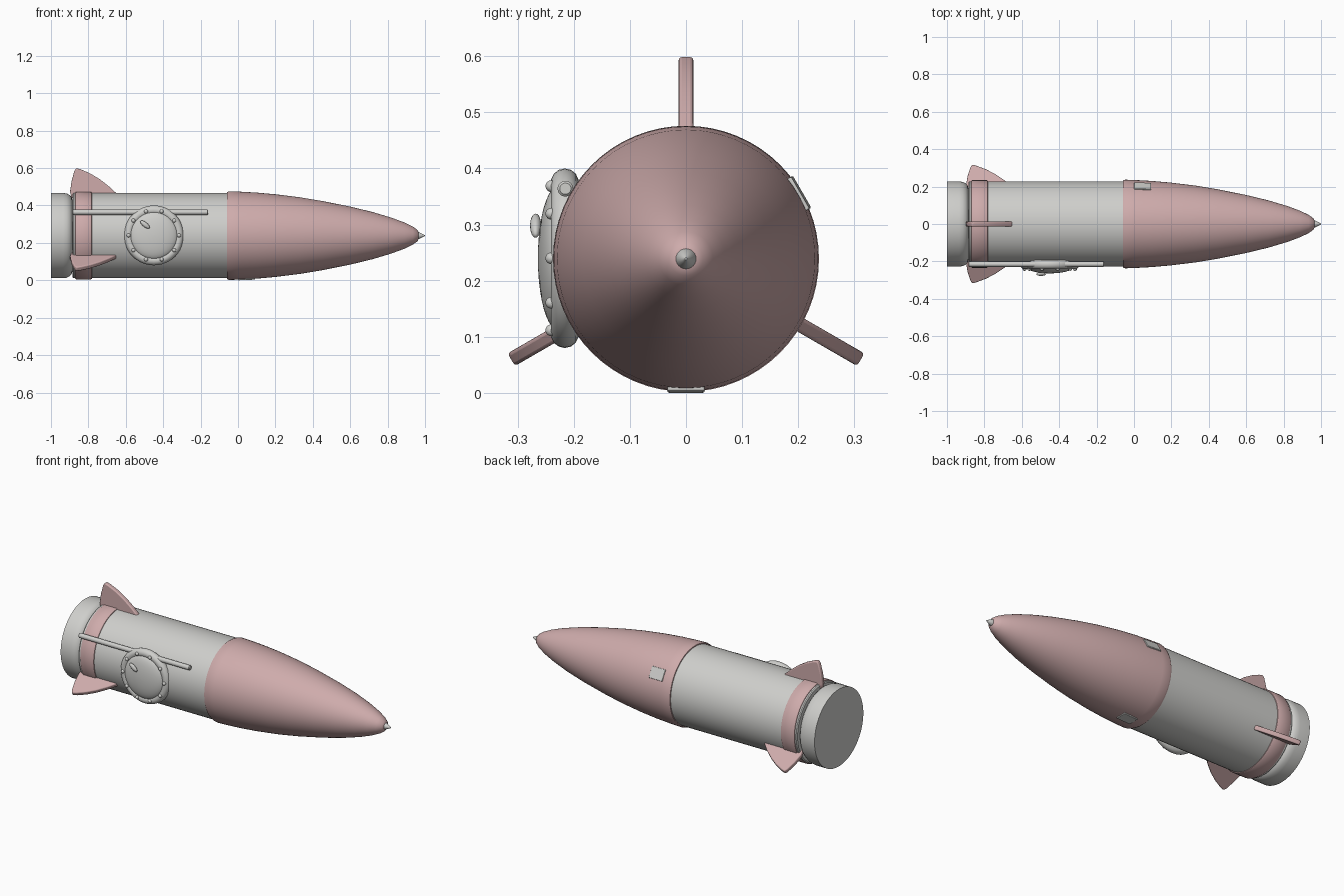
import bpy, bmesh, math
from mathutils import Matrix, Vector

if "Cube" in bpy.data.objects:
    bpy.data.objects.remove(bpy.data.objects["Cube"])

AXIS_Z = 0.239


def material(name, rgb):
    m = bpy.data.materials.new(name)
    m.diffuse_color = (*rgb, 1)
    m.use_nodes = True
    m.node_tree.nodes["Principled BSDF"].inputs["Base Color"].default_value = m.diffuse_color
    return m


GREY = material("light grey", (0.62, 0.62, 0.60))
PINK = material("dusty pink", (0.62, 0.41, 0.41))


def finish(name, bm, mat, bevel=0, angle=35):
    bmesh.ops.recalc_face_normals(bm, faces=bm.faces)
    me = bpy.data.meshes.new(name)
    bm.to_mesh(me)
    bm.free()
    ob = bpy.data.objects.new(name, me)
    bpy.context.collection.objects.link(ob)
    me.materials.append(mat)
    if bevel:
        b = ob.modifiers.new("bevel", 'BEVEL')
        b.width, b.segments, b.limit_method = bevel, 3, 'ANGLE'
    bpy.ops.object.select_all(action='DESELECT')
    ob.select_set(True)
    bpy.context.view_layer.objects.active = ob
    bpy.ops.object.shade_smooth_by_angle(angle=math.radians(angle))
    return ob


def lathe(name, profile, mat, center=(0, 0, AXIS_Z), turn=Matrix(), n=64):
    """Revolve (x, radius) points about the x axis, closing both ends."""
    bm = bmesh.new()
    rings = []
    for x, r in profile:
        rings.append([bm.verts.new((x, r * math.cos(a), r * math.sin(a)))
                      for a in (2 * math.pi * i / n for i in range(n))])
    for a, b in zip(rings, rings[1:]):
        for i in range(n):
            j = (i + 1) % n
            bm.faces.new((a[i], a[j], b[j], b[i]))
    bm.faces.new(rings[0])
    bm.faces.new(rings[-1])
    bm.transform(Matrix.Translation(center) @ turn)
    return finish(name, bm, mat)


def around(angle_deg):
    """Turn a part built at the top of the hull about the long axis."""
    return Matrix.Translation((0, 0, AXIS_Z)) @ Matrix.Rotation(math.radians(angle_deg), 4, 'X')


# Hull, tail cap, band and nose
lathe("hull", [(-0.885, 0.222), (-0.88, 0.228), (-0.05, 0.228)], GREY)
lathe("tail_cap", [(-1, 0.228), (-0.935, 0.228), (-0.915, 0.225), (-0.9, 0.217),
                   (-0.89, 0.206), (-0.885, 0.19)], GREY)
lathe("tail_band", [(-0.872, 0.226), (-0.87, 0.231), (-0.865, 0.234), (-0.787, 0.234),
                    (-0.782, 0.231), (-0.78, 0.226)], PINK)
lathe("nose_cone", [(-0.06, 0.226), (-0.058, 0.233), (-0.048, 0.237), (0, 0.2355),
                    (0.1, 0.23), (0.2, 0.221), (0.33, 0.205), (0.45, 0.185),
                    (0.6, 0.155), (0.72, 0.126), (0.82, 0.096), (0.89, 0.07),
                    (0.935, 0.048), (0.96, 0.03), (0.967, 0.015)], PINK)
lathe("nose_tip", [(0.955, 0.018), (0.968, 0.018), (0.99, 0.007), (1, 0.002)], GREY, n=24)

# Three swept fins
FIN = [(-0.89, 0.2), (-0.898, 0.235), (-0.89, 0.29), (-0.875, 0.345), (-0.865, 0.361),
       (-0.84, 0.354), (-0.79, 0.332), (-0.74, 0.302), (-0.69, 0.263), (-0.65, 0.226),
       (-0.65, 0.2)]
for label, ang in (("top", 0), ("right", 120), ("left", -120)):
    bm = bmesh.new()
    face = bm.faces.new([bm.verts.new((x, -0.013, r)) for x, r in FIN])
    ext = bmesh.ops.extrude_face_region(bm, geom=[face])
    bmesh.ops.translate(bm, vec=(0, 0.026, 0),
                        verts=[v for v in ext["geom"] if isinstance(v, bmesh.types.BMVert)])
    bm.transform(around(ang))
    finish("fin_" + label, bm, PINK, bevel=0.006)

# Hatch plates on the nose
for label, ang in (("bottom", 180), ("rear", -60)):
    bm = bmesh.new()
    bmesh.ops.create_cube(bm, size=1)
    bm.transform(around(ang) @ Matrix.Translation((0.046, 0, 0.2325))
                 @ Matrix.Rotation(0.04, 4, 'Y') @ Matrix.Diagonal((0.09, 0.066, 0.0095, 1)))
    finish("hatch_plate_" + label, bm, GREY, bevel=0.003)

# Side rail
lathe("side_rail", [(-0.886, 0.010), (-0.882, 0.014), (-0.164, 0.014), (-0.16, 0.010)],
      GREY, center=(0, -0.215, 0.364), n=20)

# Porthole: ring, bulging glass, rivets and glint, facing the front
PORT = Vector((-0.45, -0.216, 0.24))
FACING = Matrix.Rotation(-math.pi / 2, 4, 'Z')
bm = bmesh.new()
N, M = 48, 14
loops = []
for i in range(N):
    a = 2 * math.pi * i / N
    loop = []
    for j in range(M):
        b = 2 * math.pi * j / M
        r = 0.135 + 0.025 * math.cos(b)
        loop.append(bm.verts.new(PORT + Vector((r * math.cos(a), 0.025 * math.sin(b), r * math.sin(a)))))
    loops.append(loop)
for i in range(N):
    for j in range(M):
        a, b, k = loops[i], loops[(i + 1) % N], (j + 1) % M
        bm.faces.new((a[j], b[j], b[k], a[k]))
finish("porthole_ring", bm, GREY, angle=60)

dome = [(0.0, 0.128)] + [(0.012 + 0.036 * math.sin(t), 0.128 * math.cos(t))
                         for t in (math.pi / 2 * i / 10 for i in range(10))] + [(0.048, 0.002)]
lathe("porthole_glass", dome, GREY, center=PORT, turn=FACING, n=48)

for i in range(10):
    a = 2 * math.pi * i / 10
    bm = bmesh.new()
    bmesh.ops.create_uvsphere(bm, u_segments=14, v_segments=8, radius=0.0105)
    bm.transform(Matrix.Translation(PORT + Vector((0.135 * math.cos(a), -0.024, 0.135 * math.sin(a)))))
    finish("rivet_%d" % (i + 1), bm, GREY, angle=60)

bm = bmesh.new()
bmesh.ops.create_uvsphere(bm, u_segments=20, v_segments=10, radius=1)
bm.transform(Matrix.Translation((-0.497, -0.268, 0.298)) @ Matrix.Rotation(math.radians(38), 4, 'Y')
             @ Matrix.Diagonal((0.031, 0.010, 0.013, 1)))
finish("glass_glint", bm, GREY, angle=60)
